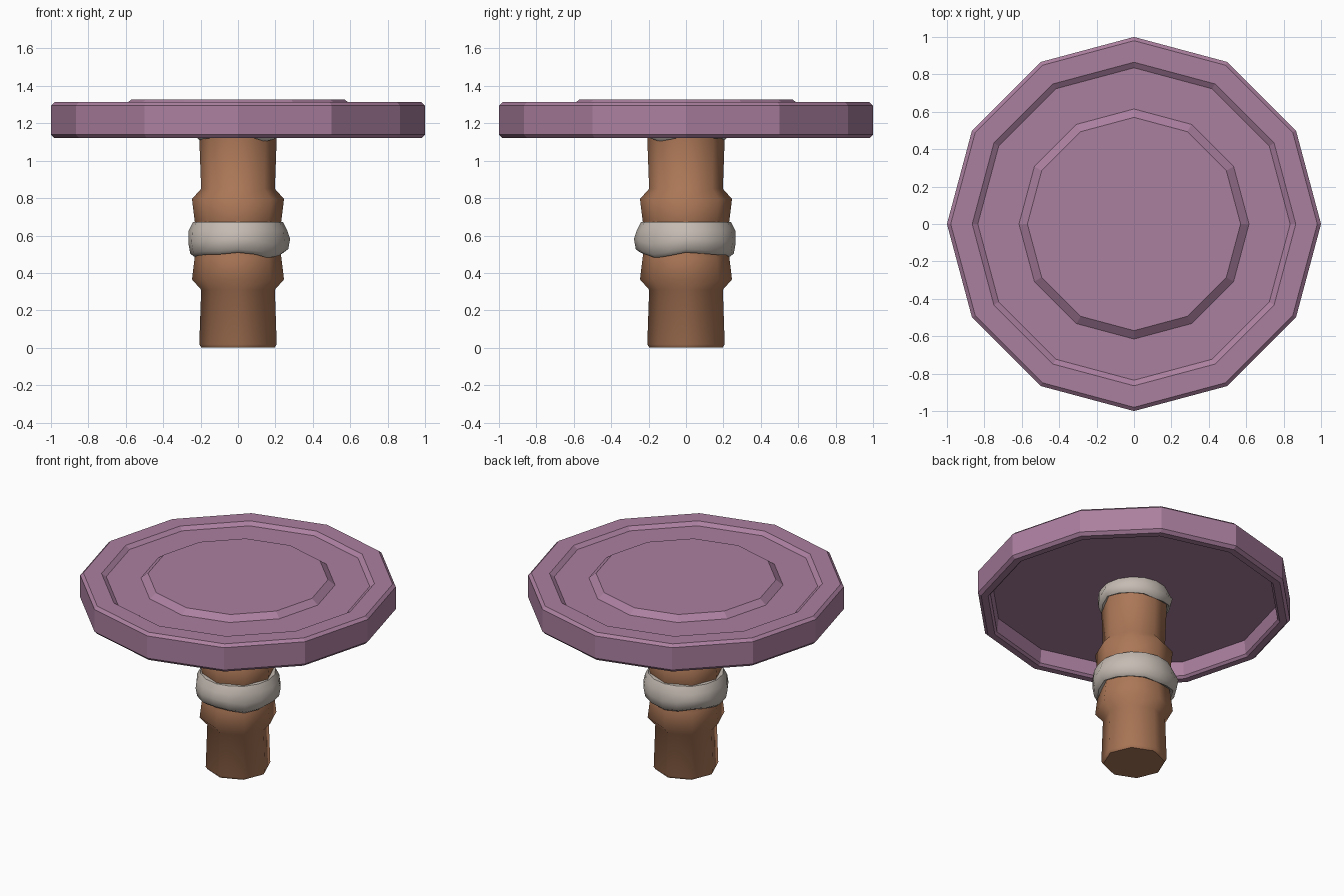
import bpy, bmesh, math

if "Cube" in bpy.data.objects:
    bpy.data.objects.remove(bpy.data.objects["Cube"])


def material(name, rgb):
    m = bpy.data.materials.new(name)
    m.diffuse_color = (*rgb, 1)
    m.use_nodes = True
    m.node_tree.nodes["Principled BSDF"].inputs["Base Color"].default_value = m.diffuse_color
    return m


def lathe(name, profile, sides, mat, wobble=None, smooth=None):
    """Revolve an (r, z) profile; r = 0 points become poles."""
    bm = bmesh.new()
    rings = []
    for k, (r, z) in enumerate(profile):
        if r == 0:
            rings.append([bm.verts.new((0, 0, z))] * sides)
            continue
        ring = []
        for i in range(sides):
            a = 2 * math.pi * i / sides
            dr, dz = wobble(a, k) if wobble else (0, 0)
            ring.append(bm.verts.new(((r + dr) * math.cos(a), (r + dr) * math.sin(a), z + dz)))
        rings.append(ring)
    for lo, hi in zip(rings, rings[1:]):
        for i in range(sides):
            j = (i + 1) % sides
            corners = list(dict.fromkeys((lo[i], lo[j], hi[j], hi[i])))
            bm.faces.new(corners)
    bmesh.ops.recalc_face_normals(bm, faces=bm.faces)
    me = bpy.data.meshes.new(name)
    bm.to_mesh(me)
    bm.free()
    me.materials.append(mat)
    ob = bpy.data.objects.new(name, me)
    bpy.context.collection.objects.link(ob)
    if smooth:
        bpy.ops.object.select_all(action='DESELECT')
        ob.select_set(True)
        bpy.context.view_layer.objects.active = ob
        bpy.ops.object.shade_smooth_by_angle(angle=math.radians(smooth))
    return ob


lilac = material("lilac", (0.41, 0.215, 0.35))
brown = material("brown wood", (0.41, 0.185, 0.095))
grey = material("warm grey", (0.56, 0.50, 0.45))

# twelve-sided top: hollow underneath, sunken ring and raised centre above
lathe("table_top", [(0, 1.23), (0.91, 1.23), (0.92, 1.135), (0.935, 1.12), (0.98, 1.12),
                    (1.0, 1.14), (1.0, 1.295), (0.98, 1.313), (0.865, 1.313), (0.835, 1.292),
                    (0.615, 1.292), (0.57, 1.327), (0, 1.327)], 12, lilac)

# turned eight-sided leg with two shoulders
lathe("leg", [(0, 0), (0.195, 0), (0.207, 0.018), (0.197, 0.31), (0.246, 0.365), (0.232, 0.48),
              (0.215, 0.58), (0.232, 0.68), (0.246, 0.795), (0.197, 0.85), (0.207, 1.12),
              (0.207, 1.23), (0, 1.23)], 8, brown, smooth=50)


# soft lumpy collars with a sagging lower edge
def sag(a, k):
    w = math.sin(3 * a + 0.6) + 0.6 * math.sin(5 * a + 2)
    return (0.006 * w, 0.011 * w) if k < 4 else (0, 0)


lathe("middle_collar", [(0.20, 0.515), (0.238, 0.497), (0.262, 0.515), (0.272, 0.57),
                        (0.264, 0.625), (0.24, 0.672), (0.20, 0.674)], 16, grey, sag, 50)
lathe("upper_collar", [(0.18, 1.135), (0.212, 1.12), (0.226, 1.135), (0.235, 1.165),
                       (0.23, 1.205), (0.215, 1.235), (0.18, 1.235)], 16, grey, sag, 50)
